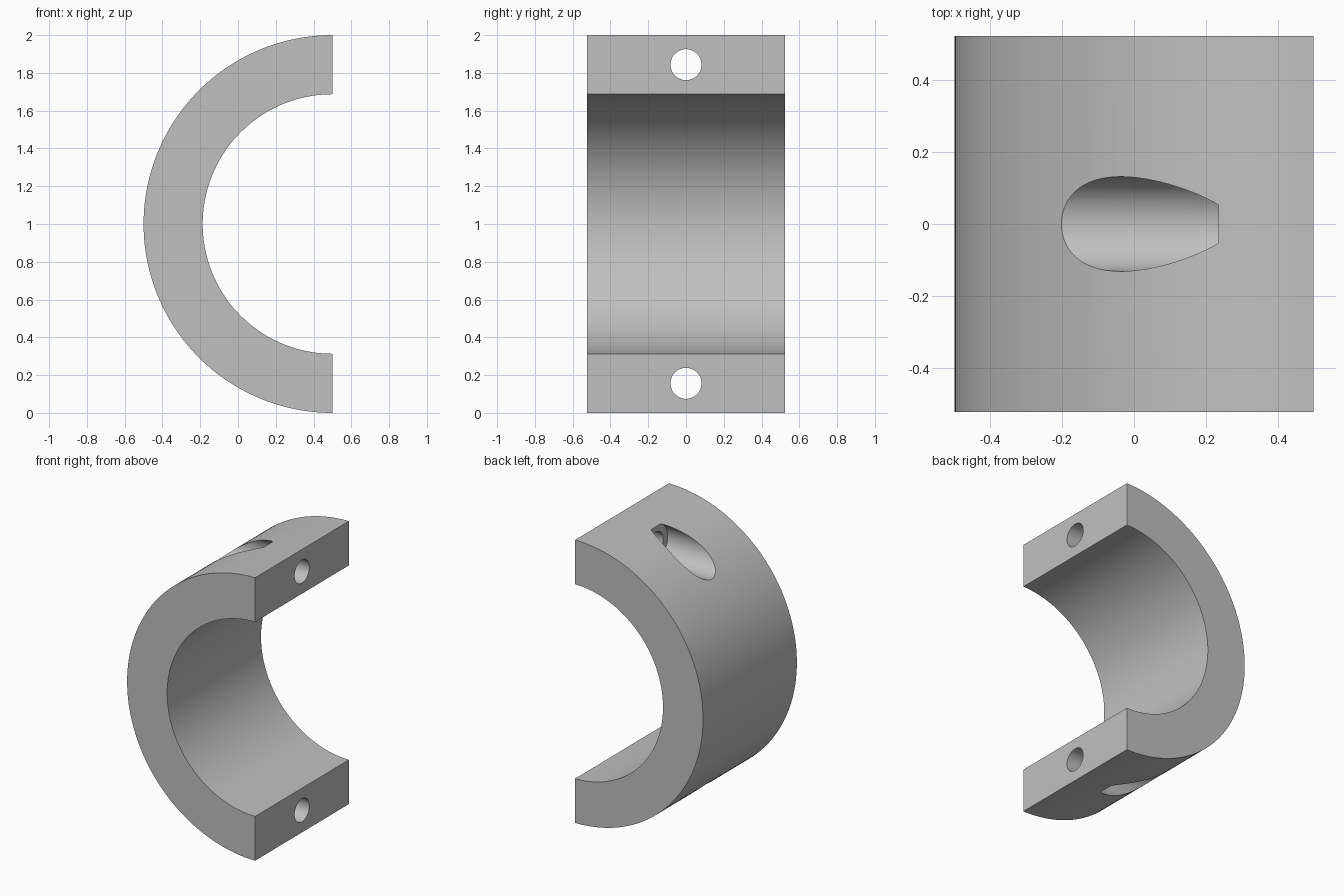
import bpy
import bmesh
from math import cos, sin, pi, radians

OUTER, INNER, HALF_DEPTH = 1.0, 0.687, 0.524
AXIS_X, AXIS_Z = 0.5, 1.0
BOLT_OFFSET = (OUTER + INNER) / 2

default_cube = bpy.data.objects.get("Cube")
if default_cube:
    bpy.data.objects.remove(default_cube, do_unlink=True)


def finish(name, bm):
    bmesh.ops.recalc_face_normals(bm, faces=bm.faces)
    mesh = bpy.data.meshes.new(name)
    bm.to_mesh(mesh)
    bm.free()
    obj = bpy.data.objects.new(name, mesh)
    bpy.context.collection.objects.link(obj)
    return obj


def half_ring(name, segments=80):
    """C-shaped profile extruded along y."""
    angles = [pi / 2 + pi * i / segments for i in range(segments + 1)]
    outline = [(OUTER, a) for a in angles] + [(INNER, a) for a in reversed(angles)]
    bm = bmesh.new()
    face = bm.faces.new([
        bm.verts.new((AXIS_X + r * cos(a), -HALF_DEPTH, AXIS_Z + r * sin(a)))
        for r, a in outline])
    extruded = bmesh.ops.extrude_face_region(bm, geom=[face])["geom"]
    bmesh.ops.translate(bm, vec=(0, 2 * HALF_DEPTH, 0),
                        verts=[v for v in extruded if isinstance(v, bmesh.types.BMVert)])
    return finish(name, bm)


def bolt_cutter(name, z, sides=64):
    """Stepped round cutter along x: wide head pocket, then narrow shank."""
    profile = [(-0.7, 0.132), (0.236, 0.132), (0.236, 0.082), (0.6, 0.082)]
    bm = bmesh.new()
    rings = [[bm.verts.new((x, r * cos(2 * pi * i / sides), z + r * sin(2 * pi * i / sides)))
              for i in range(sides)] for x, r in profile]
    for a, b in zip(rings, rings[1:]):
        for i in range(sides):
            j = (i + 1) % sides
            bm.faces.new((a[i], a[j], b[j], b[i]))
    bm.faces.new(rings[0])
    bm.faces.new(rings[-1])
    obj = finish(name, bm)
    obj.hide_render = True
    return obj


# Clamp body
clamp = half_ring("clamp_half")
grey = bpy.data.materials.new("plain grey")
grey.use_nodes = True
colour = (0.53, 0.53, 0.53, 1)
grey.diffuse_color = colour
grey.node_tree.nodes["Principled BSDF"].inputs["Base Color"].default_value = colour
clamp.data.materials.append(grey)

bpy.ops.object.select_all(action="DESELECT")
clamp.select_set(True)
bpy.context.view_layer.objects.active = clamp

# Counterbored bolt holes, upper and lower
for side, sign in (("upper", 1), ("lower", -1)):
    cutter = bolt_cutter(side + "_bolt_cutter", AXIS_Z + sign * BOLT_OFFSET)
    cut = clamp.modifiers.new(side + "_bolt_hole", "BOOLEAN")
    cut.operation = "DIFFERENCE"
    cut.solver = "EXACT"
    cut.object = cutter
    bpy.ops.object.modifier_apply(modifier=cut.name)
    bpy.data.objects.remove(cutter, do_unlink=True)

bpy.ops.object.shade_smooth_by_angle(angle=radians(30))
